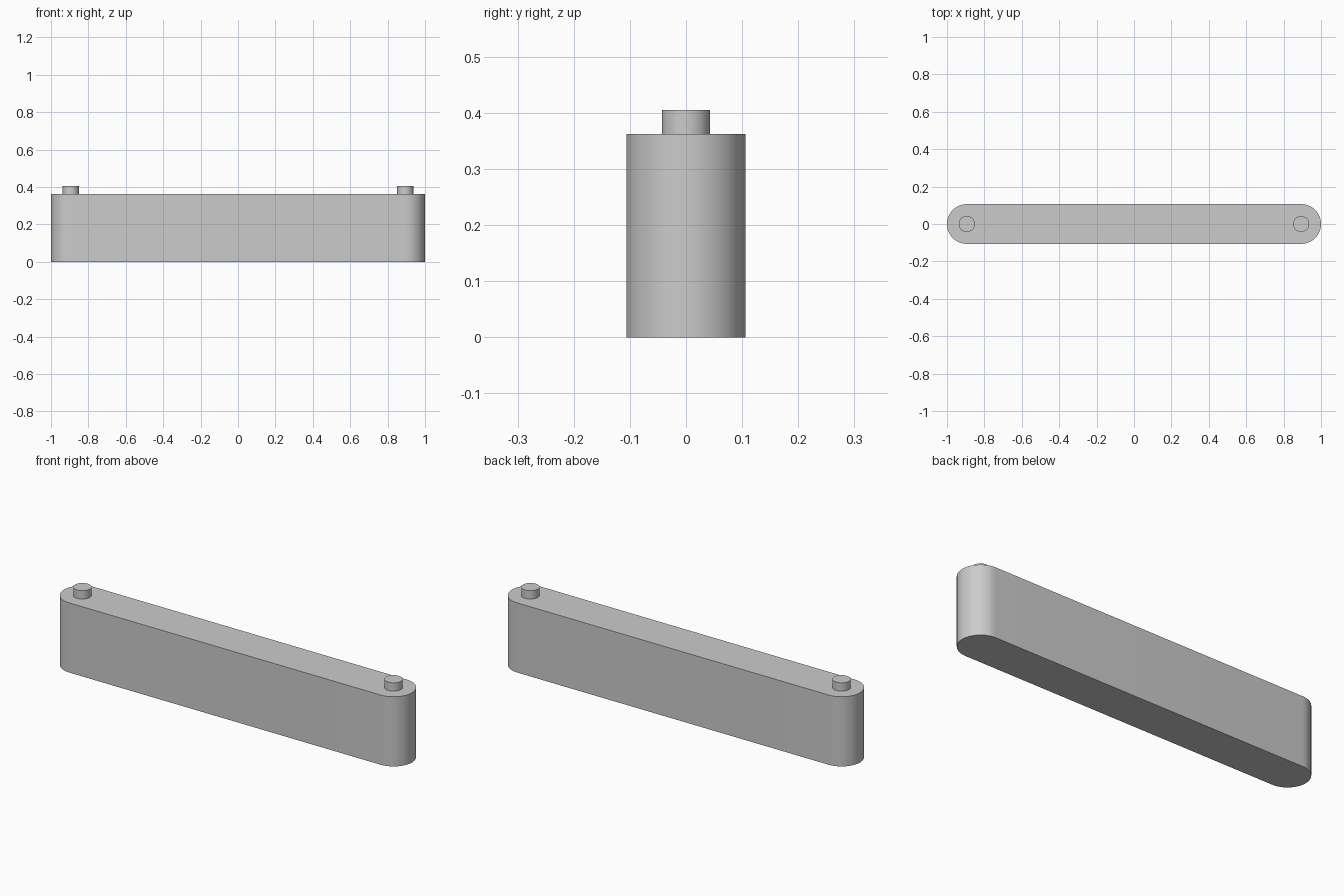
import bpy, bmesh, math

cube = bpy.data.objects.get("Cube")
if cube:
    bpy.data.objects.remove(cube, do_unlink=True)

RADIUS, HEIGHT = 0.106, 0.362
CENTRE = 1 - RADIUS
PEG_RADIUS, PEG_TOP = 0.043, 0.405

grey = bpy.data.materials.new("light grey")
grey.use_nodes = True
colour = (0.6, 0.6, 0.6, 1)
grey.diffuse_color = colour
grey.node_tree.nodes["Principled BSDF"].inputs["Base Color"].default_value = colour


def arc(cx, radius, start, sweep, steps):
    """Points on an arc around (cx, 0)."""
    return [(cx + radius * math.cos(start + sweep * i / steps),
             radius * math.sin(start + sweep * i / steps)) for i in range(steps + 1)]


def extrude_outline(name, outline, bottom, top):
    """Solid made by raising a flat outline."""
    bm = bmesh.new()
    base = bm.faces.new([bm.verts.new((x, y, bottom)) for x, y in outline])
    raised = bmesh.ops.extrude_face_region(bm, geom=[base], use_keep_orig=True)
    verts = [v for v in raised["geom"] if isinstance(v, bmesh.types.BMVert)]
    bmesh.ops.translate(bm, verts=verts, vec=(0, 0, top - bottom))
    bmesh.ops.recalc_face_normals(bm, faces=bm.faces)
    mesh = bpy.data.meshes.new(name)
    bm.to_mesh(mesh)
    bm.free()
    mesh.materials.append(grey)
    obj = bpy.data.objects.new(name, mesh)
    bpy.context.collection.objects.link(obj)
    bpy.ops.object.select_all(action="DESELECT")
    obj.select_set(True)
    bpy.context.view_layer.objects.active = obj
    bpy.ops.object.shade_smooth_by_angle(angle=math.radians(30))
    return obj


# Long bar with half-round ends
stadium = (arc(CENTRE, RADIUS, -math.pi / 2, math.pi, 32)
           + arc(-CENTRE, RADIUS, math.pi / 2, math.pi, 32))
extrude_outline("bar_body", stadium, 0, HEIGHT)

# Round peg above each end
for side, name in ((1, "left_peg"), (-1, "right_peg")):
    circle = arc(side * CENTRE, PEG_RADIUS, 0, math.tau, 48)[:-1]
    extrude_outline(name, circle, HEIGHT, PEG_TOP)
